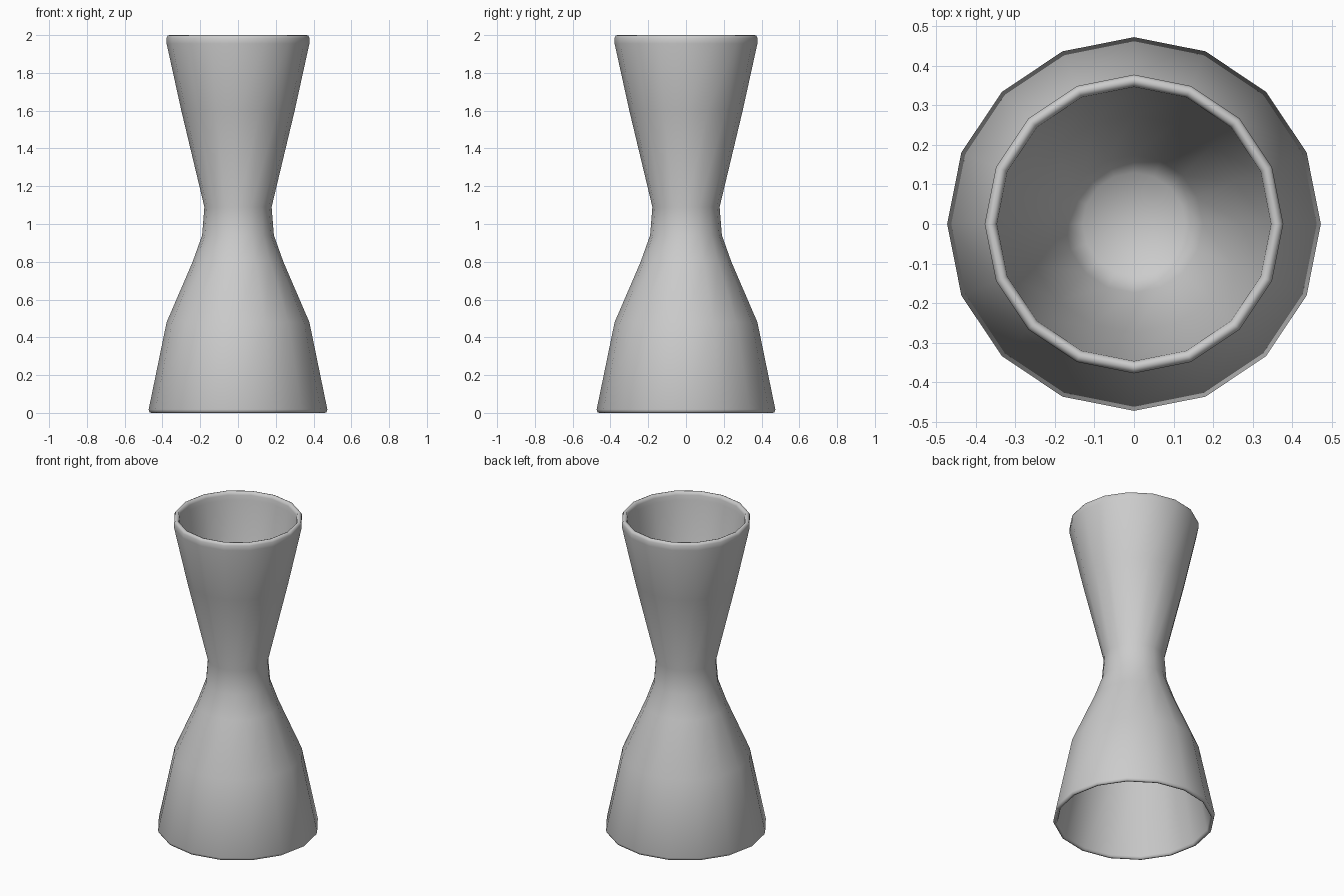
import bpy, bmesh
from math import radians, sin, cos, pi

if "Cube" in bpy.data.objects:
    bpy.data.objects.remove(bpy.data.objects["Cube"])

SIDES = 16

# Closed half profile (radius, z): lower cup inside, foot rim, outside, top rim, upper cup inside
profile = [
    (0, 0.93), (0.13, 0.93), (0.172, 0.88), (0.22, 0.79), (0.355, 0.48), (0.447, 0.015),
    (0.452, 0.003), (0.46, 0), (0.469, 0.004), (0.473, 0.018),
    (0.378, 0.48), (0.24, 0.8), (0.19, 0.94), (0.178, 1.09), (0.30, 1.6), (0.378, 1.955),
    (0.378, 1.985), (0.372, 1.997), (0.363, 2.0), (0.353, 1.997), (0.347, 1.98),
    (0.345, 1.95), (0.275, 1.6), (0.174, 1.17), (0.13, 1.11), (0, 1.11),
]


def lathe(name, points, sides):
    bm = bmesh.new()
    rings = []
    for r, z in points:
        n = sides if r else 1
        rings.append([bm.verts.new((r * cos(2 * pi * i / n), r * sin(2 * pi * i / n), z))
                      for i in range(n)])
    for a, b in zip(rings, rings[1:]):
        for i in range(sides):
            j = (i + 1) % sides
            quad = [a[i % len(a)], a[j % len(a)], b[j % len(b)], b[i % len(b)]]
            bm.faces.new(list(dict.fromkeys(quad)))
    bmesh.ops.recalc_face_normals(bm, faces=bm.faces)
    mesh = bpy.data.meshes.new(name)
    bm.to_mesh(mesh)
    bm.free()
    ob = bpy.data.objects.new(name, mesh)
    bpy.context.collection.objects.link(ob)
    return ob


# Double-ended measuring cup
cup = lathe("double_measuring_cup", profile, SIDES)
bpy.context.view_layer.objects.active = cup
cup.select_set(True)
bpy.ops.object.shade_smooth_by_angle(angle=radians(60))
